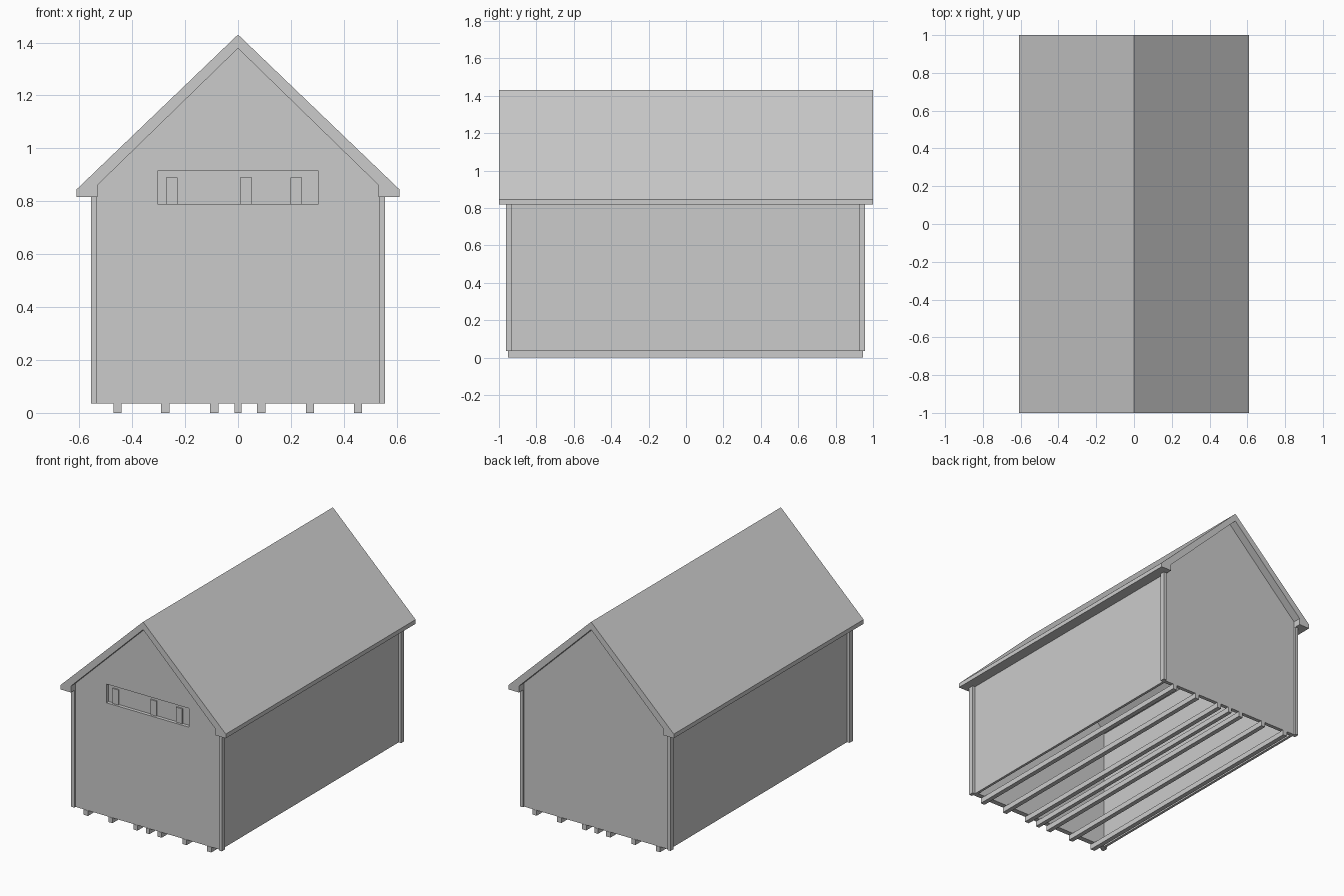
import bpy
import bmesh

cube = bpy.data.objects.get("Cube")
if cube:
    bpy.data.objects.remove(cube, do_unlink=True)

grey = bpy.data.materials.new("plain_grey")
grey.use_nodes = True
grey.diffuse_color = (0.6, 0.6, 0.6, 1)
grey.node_tree.nodes["Principled BSDF"].inputs["Base Color"].default_value = (0.6, 0.6, 0.6, 1)


def extrude_profile(name, profile, y0, y1):
    """Solid made by sweeping an x-z outline from y0 to y1."""
    bm = bmesh.new()
    face = bm.faces.new([bm.verts.new((x, y0, z)) for x, z in profile])
    swept = bmesh.ops.extrude_face_region(bm, geom=[face])["geom"]
    bmesh.ops.translate(bm, vec=(0, y1 - y0, 0),
                        verts=[v for v in swept if isinstance(v, bmesh.types.BMVert)])
    bmesh.ops.recalc_face_normals(bm, faces=bm.faces)
    mesh = bpy.data.meshes.new(name)
    bm.to_mesh(mesh)
    bm.free()
    mesh.materials.append(grey)
    obj = bpy.data.objects.new(name, mesh)
    bpy.context.collection.objects.link(obj)
    return obj


def box(name, x0, x1, y0, y1, z0, z1):
    return extrude_profile(name, [(x0, z0), (x1, z0), (x1, z1), (x0, z1)], y0, y1)


def mirrored(half):
    """Complete a right-hand outline whose last point lies on the centre line."""
    return half + [(-x, z) for x, z in reversed(half[:-1])]


BASE, EAVE = 0.035, 0.817

# Roof: one folded slab with square eaves
outer = mirrored([(0.61, EAVE), (0.61, 0.845), (0, 1.43)])
inner = mirrored([(0.532, EAVE), (0.532, 0.86), (0, 1.378)])
extrude_profile("roof", outer + inner[::-1], -1, 1)

# Gable end walls
gable = mirrored([(0.533, BASE), (0.533, 0.86), (0, 1.379)])
front_wall = extrude_profile("front_wall", gable, -0.95, -0.915)
extrude_profile("back_wall", gable, 0.92, 0.945)

# Long side walls and corner boards
for side, s in (("left", 1), ("right", -1)):
    box(side + "_wall", *sorted((s * 0.52, s * 0.537)), -0.93, 0.93, BASE, EAVE + 0.04)
    for end, y0, y1 in (("front", -0.963, -0.93), ("back", 0.925, 0.957)):
        box(f"{end}_{side}_corner_board", *sorted((s * 0.533, s * 0.556)),
            y0, y1, BASE, EAVE + 0.005)

# Recessed panel in the front gable
cutter = box("panel_cutter", -0.305, 0.305, -1.0, -0.927, 0.79, 0.915)
cutter.hide_render = True
cutter.hide_set(True)
cut = front_wall.modifiers.new("panel_recess", "BOOLEAN")
cut.operation = "DIFFERENCE"
cut.solver = "EXACT"
cut.object = cutter
bpy.context.view_layer.objects.active = front_wall
bpy.ops.object.modifier_apply(modifier=cut.name)
bpy.data.objects.remove(cutter, do_unlink=True)

# Shallow upright bars inside the panel
for i, x in enumerate((-0.25, 0.03, 0.22)):
    box(f"panel_bar_{i + 1}", x - 0.022, x + 0.022, -0.935, -0.926, 0.79, 0.89)

# Floor runners under the open base
for i, x in enumerate((-0.456, -0.275, -0.09, 0, 0.088, 0.272, 0.454)):
    half = 0.0135 if x == 0 else 0.0155
    box(f"floor_runner_{i + 1}", x - half, x + half, -0.952, 0.947, 0, BASE)
